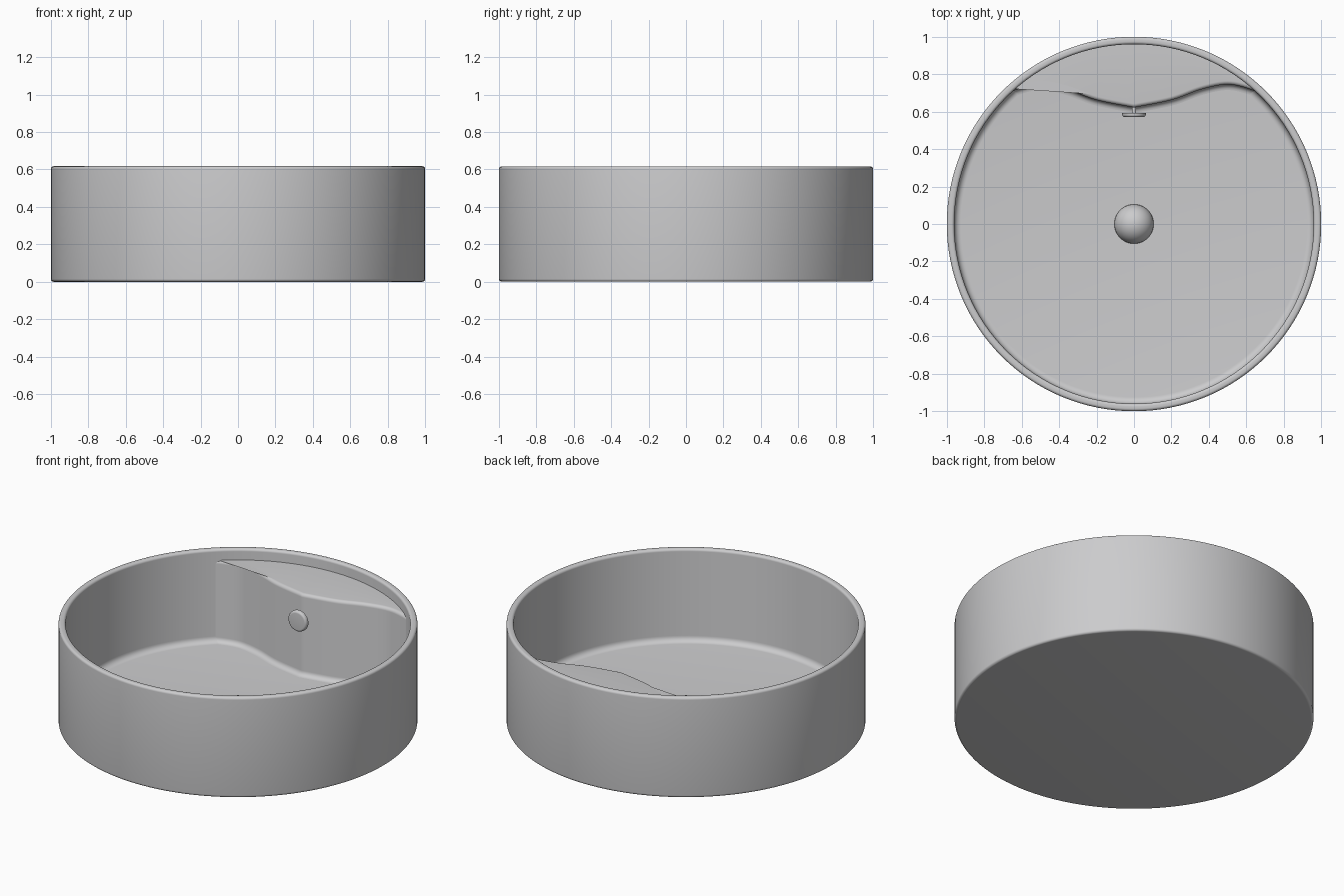
import bpy, bmesh, math
from mathutils import Vector, Matrix

cube = bpy.data.objects.get("Cube")
if cube:
    bpy.data.objects.remove(cube, do_unlink=True)

ceramic = bpy.data.materials.new("grey ceramic")
ceramic.use_nodes = True
COLOUR = (0.6, 0.6, 0.61, 1)
ceramic.diffuse_color = COLOUR
ceramic.node_tree.nodes["Principled BSDF"].inputs["Base Color"].default_value = COLOUR

HEIGHT, FLOOR, LEDGE = 0.617, 0.05, 0.55
INNER = 0.96


def finish(bm, name):
    bmesh.ops.remove_doubles(bm, verts=bm.verts, dist=1e-5)
    bmesh.ops.recalc_face_normals(bm, faces=bm.faces)
    mesh = bpy.data.meshes.new(name)
    bm.to_mesh(mesh)
    bm.free()
    mesh.materials.append(ceramic)
    obj = bpy.data.objects.new(name, mesh)
    bpy.context.collection.objects.link(obj)
    bpy.ops.object.select_all(action="DESELECT")
    obj.select_set(True)
    bpy.context.view_layer.objects.active = obj
    bpy.ops.object.shade_smooth_by_angle(angle=math.radians(35))
    return obj


def arc(cx, cz, r, start, end, steps=6):
    angles = [math.radians(start + (end - start) * i / steps) for i in range(steps + 1)]
    return [(cx + r * math.cos(a), cz + r * math.sin(a)) for a in angles]


def lathe(name, profile, segments, matrix=Matrix()):
    bm = bmesh.new()
    verts = [bm.verts.new((r, 0, z)) for r, z in profile]
    edges = [bm.edges.new(pair) for pair in zip(verts, verts[1:])]
    bmesh.ops.spin(bm, geom=verts + edges, axis=(0, 0, 1), cent=(0, 0, 0),
                   angle=math.tau, steps=segments, use_duplicate=False)
    bmesh.ops.remove_doubles(bm, verts=bm.verts, dist=1e-5)
    bm.transform(matrix)
    return finish(bm, name)


# Round basin: base, outer wall, rounded rim, inner wall and floor fillet
r, f = 0.015, 0.035
lathe("basin", [(0, 0)]
      + arc(1 - r, r, r, -90, 0)
      + arc(1 - r, HEIGHT - r, r, 0, 90)
      + arc(INNER + r, HEIGHT - r, r, 90, 180)
      + arc(INNER - f, FLOOR + f, f, 0, -90)
      + [(0, FLOOR)], 128)

# Wavy front line of the ledge, smoothed and mirrored
keys = [Vector(p) for p in ((-0.1, 0.6), (0, 0.622), (0.2, 0.662), (0.36, 0.719),
                            (0.5, 0.745), (0.62, 0.72), (0.7, 0.68), (0.75, 0.66))]
half = []
for a, b, c, d in zip(keys, keys[1:], keys[2:], keys[3:]):
    for i in range(8):
        t = i / 8
        half.append(0.5 * (2 * b + (c - a) * t + (2 * a - 5 * b + 4 * c - d) * t**2
                           + (3 * b - a - 3 * c + d) * t**3))
half.append(keys[-2])
line = [Vector((-p.x, p.y)) for p in reversed(half[1:])] + half

# Ledge: rounded edge and floor fillet swept along the line, then a flat top
e, g = 0.02, 0.03
section = arc(-e, LEDGE - e, e, 90, 0) + arc(g, FLOOR + g, g, 180, 270)
bm = bmesh.new()
rows = []
for i, p in enumerate(line):
    along = (line[min(i + 1, len(line) - 1)] - line[max(i - 1, 0)]).normalized()
    out = Vector((along.y, -along.x))
    rows.append([bm.verts.new((*(p + out * d), z)) for d, z in section])
for a, b in zip(rows, rows[1:]):
    for k in range(len(section) - 1):
        bm.faces.new((a[k], b[k], b[k + 1], a[k + 1]))
first, last = rows[0][0].co, rows[-1][0].co
start = math.atan2(last.y, last.x)
back = []
for i in range(49):
    ang = start + (math.pi - 2 * start) * i / 48
    back.append(bm.verts.new((0.975 * math.cos(ang), 0.975 * math.sin(ang), LEDGE)))
top = bm.faces.new([row[0] for row in rows] + back)
bmesh.ops.triangulate(bm, faces=[top])
finish(bm, "ledge")

# Domed drain cover
lathe("drain_cover", arc(0, FLOOR, 0.105, 0, 90, 16), 48)

# Overflow cover: rounded disc on a short stem, facing the front
lathe("overflow_cover", [(0, 0), (0.063, 0)] + arc(0.05, 0.01, 0.013, 0, 90) + [(0, 0.023)], 40,
      Matrix.Translation((0, 0.594, 0.4)) @ Matrix.Rotation(math.pi / 2, 4, "X"))
lathe("overflow_stem", [(0.012, -0.05), (0.012, 0.005)], 20,
      Matrix.Translation((0, 0.594, 0.4)) @ Matrix.Rotation(math.pi / 2, 4, "X"))
